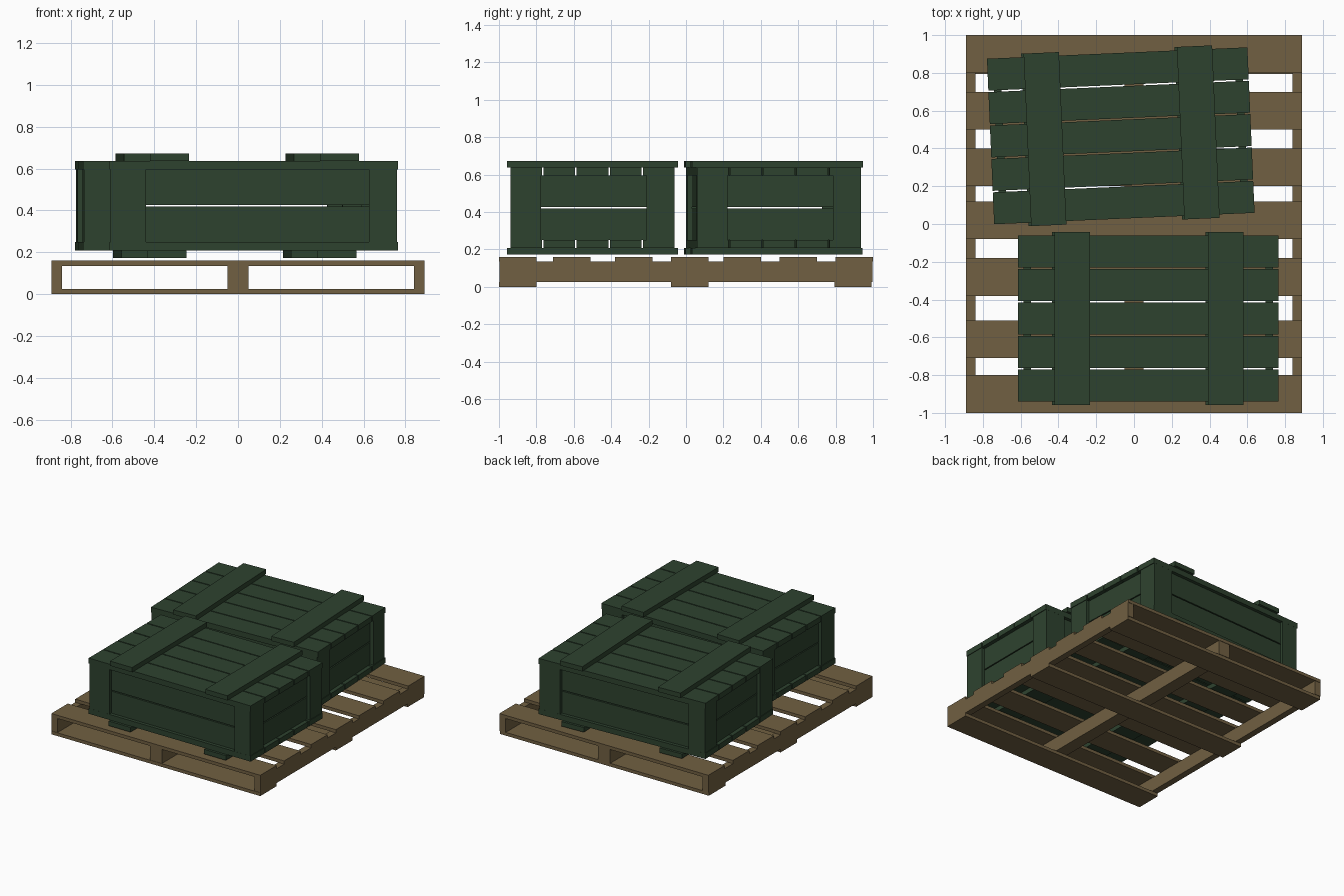
import bpy, bmesh, math
from mathutils import Matrix, Vector

if "Cube" in bpy.data.objects:
    bpy.data.objects.remove(bpy.data.objects["Cube"])


def material(name, rgb):
    m = bpy.data.materials.new(name)
    m.diffuse_color = (*rgb, 1)
    m.use_nodes = True
    m.node_tree.nodes["Principled BSDF"].inputs["Base Color"].default_value = m.diffuse_color
    return m


WOOD = material("pallet brown", (0.165, 0.117, 0.054))
GREEN = material("crate green", (0.027, 0.055, 0.028))


def boxes(name, mat, spans, matrix=Matrix()):
    """One object made of boxes, each given as (x0, x1, y0, y1, z0, z1)."""
    bm = bmesh.new()
    for x0, x1, y0, y1, z0, z1 in spans:
        place = Matrix.Translation(Vector((x0 + x1, y0 + y1, z0 + z1)) / 2)
        size = Matrix.Diagonal((x1 - x0, y1 - y0, z1 - z0, 1))
        bmesh.ops.create_cube(bm, size=1, matrix=place @ size)
    mesh = bpy.data.meshes.new(name)
    bm.to_mesh(mesh)
    bm.free()
    mesh.materials.append(mat)
    ob = bpy.data.objects.new(name, mesh)
    ob.matrix_world = matrix
    bpy.context.collection.objects.link(ob)


# Pallet: deck boards, three stringers, three bottom boards
deck_y = (-1.0, -0.71, -0.38, -0.08, 0.2, 0.5, 0.8)
boxes("pallet_deck", WOOD, [(-0.89, 0.89, y, y + 0.2, 0.135, 0.16) for y in deck_y])
boxes("pallet_stringers", WOOD, [(a, b, -0.997, 0.997, 0.025, 0.135)
                                 for a, b in ((-0.89, -0.84), (-0.05, 0.05), (0.84, 0.89))])
boxes("pallet_bottom_boards", WOOD, [(-0.89, 0.89, y, y + 0.2, 0, 0.025)
                                     for y in (-1.0, -0.08, 0.793)])


def crate(name, x, y, degrees):
    m = Matrix.Translation((x, y, 0)) @ Matrix.Rotation(math.radians(degrees), 4, 'Z')
    # Lid and floor: five boards each with narrow gaps
    for part, z in (("floor", 0.208), ("lid", 0.595)):
        boxes(f"{name}_{part}", GREEN,
              [(-0.69, 0.69, c - 0.0845, c + 0.0845, z, z + 0.042)
               for c in (i * 0.177 for i in range(-2, 3))], m)
    # Cross battens above and below
    for part, z, dx in (("top", 0.637, 0), ("bottom", 0.172, -0.013)):
        boxes(f"{name}_{part}_battens", GREEN,
              [(a + dx, a + dx + 0.187, -0.457, 0.457, z, z + 0.036)
               for a in (-0.495, 0.317)], m)
    # Wall boards: two rows with a slot between
    walls = []
    for z0, z1 in ((0.25, 0.419), (0.427, 0.595)):
        for s in (-1, 1):
            xa, xb = sorted((s * 0.62, s * 0.66))
            ya, yb = sorted((s * 0.373, s * 0.413))
            walls += [(xa, xb, -0.373, 0.373, z0, z1), (-0.66, 0.66, ya, yb, z0, z1)]
    boxes(f"{name}_walls", GREEN, walls, m)
    # Corner plates framing each wall
    z = (0.25, 0.595)
    boxes(f"{name}_corner_plates", GREEN, [
        (-0.685, -0.515, -0.438, -0.413, *z), (0.55, 0.685, -0.438, -0.413, *z),
        (-0.685, -0.55, 0.413, 0.438, *z), (0.515, 0.685, 0.413, 0.438, *z),
        (0.66, 0.685, -0.413, -0.275, *z), (0.66, 0.685, 0.29, 0.413, *z),
        (-0.685, -0.66, -0.413, -0.275, *z), (-0.685, -0.66, 0.29, 0.413, *z)], m)


crate("front_crate", 0.075, -0.5, 0)
crate("back_crate", -0.07, 0.467, 2.5)
